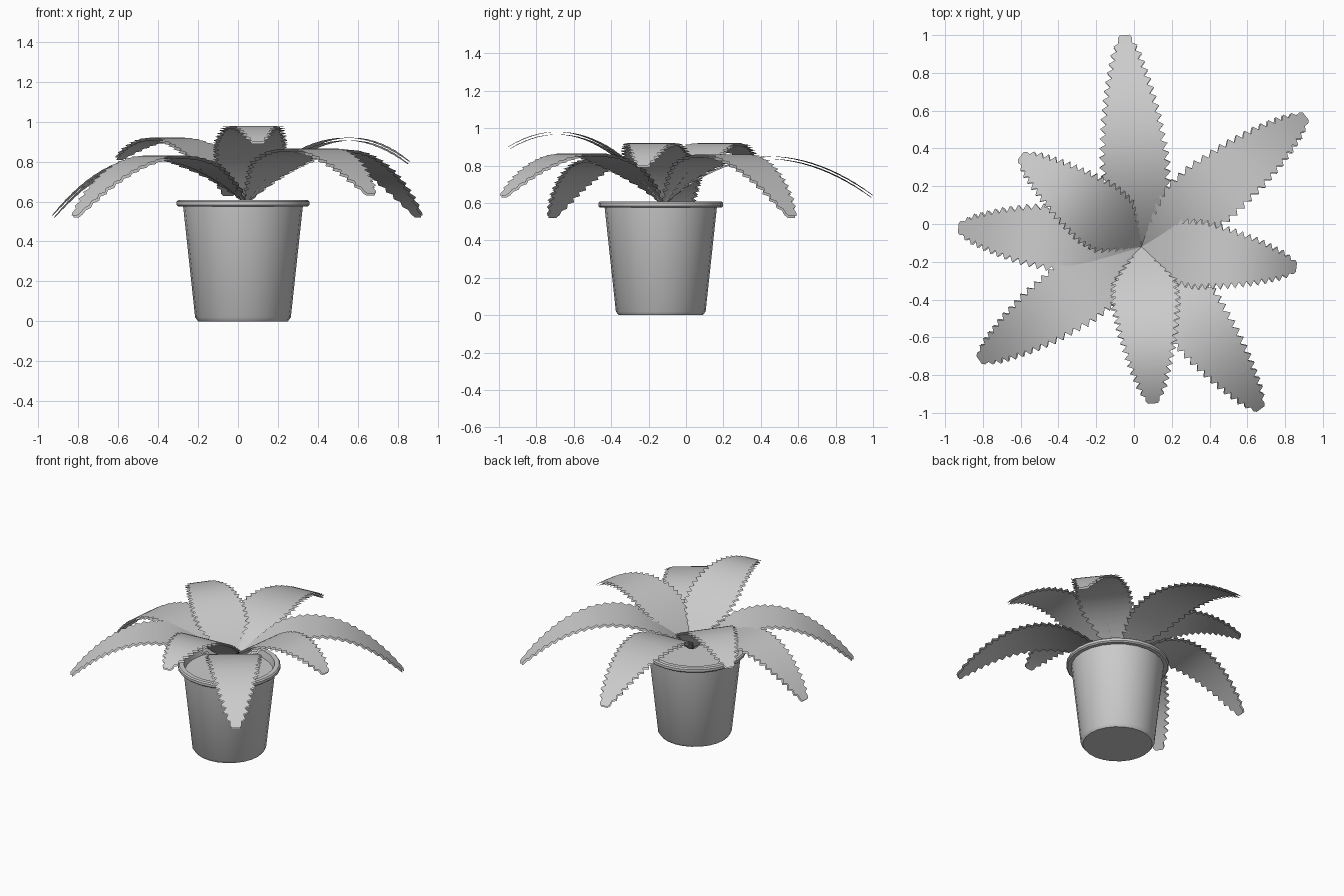
import bpy
import bmesh
import math
from mathutils import Vector

cube = bpy.data.objects.get("Cube")
if cube:
    bpy.data.objects.remove(cube, do_unlink=True)

# One plain grey for the whole plant
grey = bpy.data.materials.new("plain_grey")
grey.use_nodes = True
GREY = (0.6, 0.6, 0.6, 1)
grey.diffuse_color = GREY
grey.node_tree.nodes["Principled BSDF"].inputs["Base Color"].default_value = GREY

POT = Vector((0.025, -0.135, 0))
ROOT = Vector((0.04, -0.12, 0.61))


def finish(name, bm):
    """Turn a bmesh into a smooth-shaded object."""
    mesh = bpy.data.meshes.new(name)
    bm.to_mesh(mesh)
    bm.free()
    mesh.materials.append(grey)
    mesh.polygons.foreach_set("use_smooth", [True] * len(mesh.polygons))
    mesh.set_sharp_from_angle(angle=math.radians(35))
    obj = bpy.data.objects.new(name, mesh)
    bpy.context.collection.objects.link(obj)
    return obj


def lathe(name, profile, sides=24):
    """Spin a (radius, height) profile that starts and ends on the axis."""
    bm = bmesh.new()
    verts = [bm.verts.new((r, 0, z)) for r, z in profile]
    edges = [bm.edges.new(pair) for pair in zip(verts, verts[1:])]
    bmesh.ops.spin(bm, geom=verts + edges, cent=(0, 0, 0), axis=(0, 0, 1),
                   angle=math.tau, steps=sides)
    bmesh.ops.remove_doubles(bm, verts=bm.verts, dist=0.0005)
    bmesh.ops.recalc_face_normals(bm, faces=bm.faces)
    obj = finish(name, bm)
    obj.location = POT
    return obj


# Pot with a rolled rim and soil inside
lathe("pot", [(0, 0), (0.225, 0), (0.24, 0.02), (0.3, 0.575), (0.325, 0.575),
              (0.333, 0.583), (0.333, 0.6), (0.325, 0.608), (0.295, 0.608),
              (0.285, 0.56), (0, 0.56)])

# Half-width of a leaf along its length
WIDTHS = [(0, 0.02), (0.15, 0.11), (0.28, 0.18), (0.42, 0.19), (0.6, 0.165),
          (0.75, 0.13), (0.9, 0.085), (0.97, 0.05), (1, 0.025)]


def half_width(s):
    for (a, wa), (b, wb) in zip(WIDTHS, WIDTHS[1:]):
        if s <= b:
            return wa + (wb - wa) * (s - a) / (b - a)
    return WIDTHS[-1][1]


def leaf(name, tip, peak_reach, peak_height, teeth=24):
    """Arching leaf with serrated edges, made of two thin open sheets."""
    tip = Vector(tip)
    out = Vector((tip.x - ROOT.x, tip.y - ROOT.y, 0))
    reach = out.length
    out.normalize()
    side = Vector((-out.y, out.x, 0))

    def point(d):
        if d < peak_reach:
            drop = (peak_height - ROOT.z) * (1 - d / peak_reach) ** 2
        else:
            drop = (peak_height - tip.z) * ((d - peak_reach) / (reach - peak_reach)) ** 2
        return Vector((ROOT.x, ROOT.y, peak_height - drop)) + out * d

    # Even spacing along the arch
    samples = [point(reach * i / 400) for i in range(401)]
    lengths = [0]
    for a, b in zip(samples, samples[1:]):
        lengths.append(lengths[-1] + (b - a).length)

    def along(s):
        target = s * lengths[-1]
        return samples[min(range(401), key=lambda i: abs(lengths[i] - target))]

    bm = bmesh.new()
    rows = []
    for i in range(teeth * 2 + 1):
        s = (i // 2 + 0.65 * (i % 2)) / teeth
        w = half_width(s)
        if i % 2 == 0 and i < teeth * 2:
            w -= min(0.032, w * 0.35)
        c = along(s)
        rows.append([bm.verts.new(c + side * w * k) for k in (1, 0, -1)])
    for a, b in zip(rows, rows[1:]):
        for k in range(2):
            bm.faces.new((a[k], a[k + 1], b[k + 1], b[k]))
    obj = finish(name, bm)
    sheets = obj.modifiers.new("two_sheets", "SOLIDIFY")
    sheets.thickness = 0.014
    sheets.offset = -1
    sheets.use_rim = False
    return obj


# Ring of leaves: tip position, distance to the top of the arch, its height
leaf("back_leaf", (-0.05, 1.0, 0.64), 0.55, 0.85)
leaf("back_left_leaf", (0.91, 0.57, 0.53), 0.52, 0.86)
leaf("left_leaf", (0.86, -0.23, 0.80), 0.52, 0.92)
leaf("front_left_leaf", (0.67, -0.98, 0.64), 0.55, 0.865)
leaf("front_leaf", (0.10, -0.95, 0.90), 0.57, 0.98)
leaf("front_right_leaf", (-0.82, -0.72, 0.53), 0.50, 0.83)
leaf("right_leaf", (-0.93, -0.02, 0.53), 0.47, 0.825)
leaf("back_right_leaf", (-0.60, 0.36, 0.82), 0.50, 0.92)
